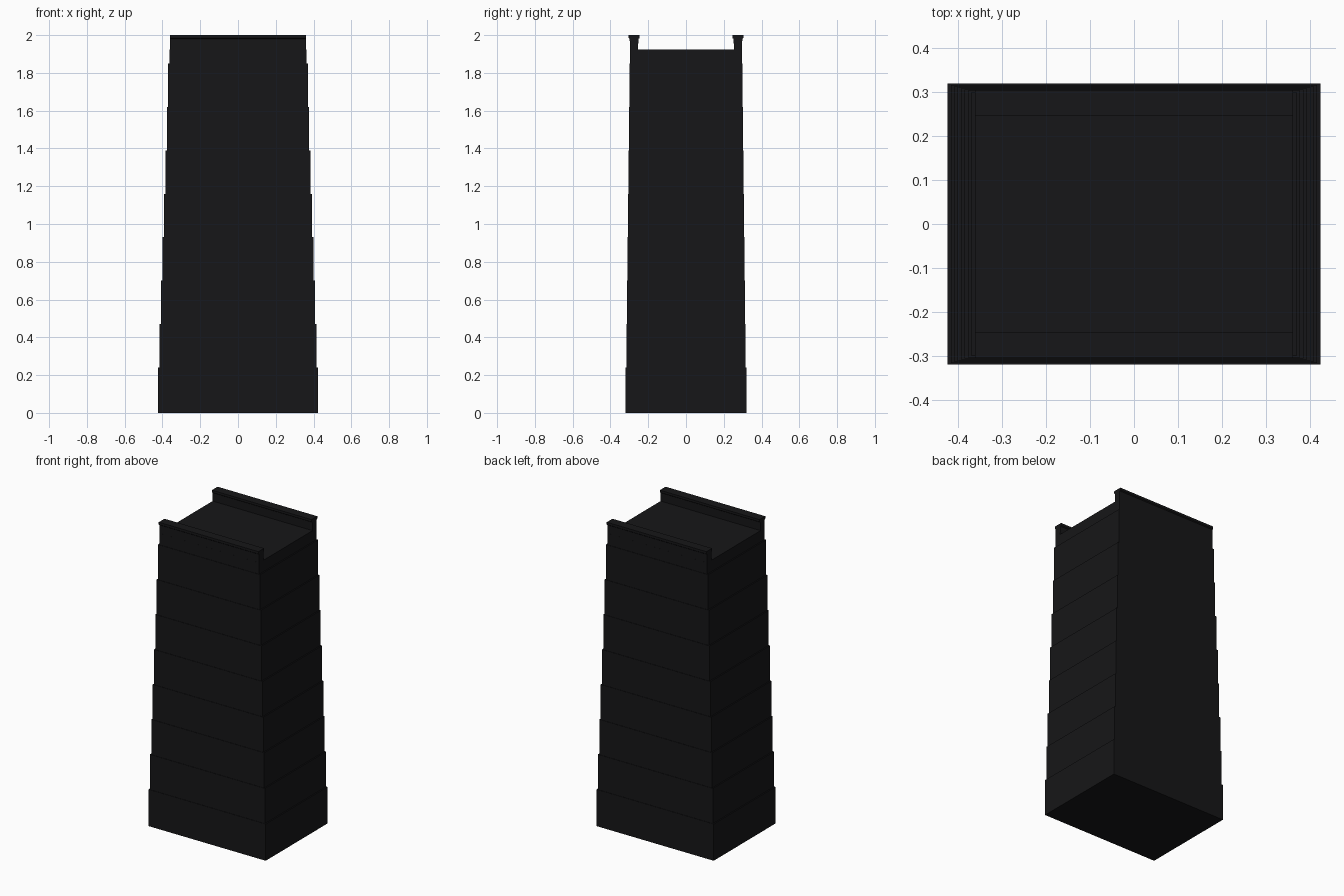
import bpy, bmesh

if "Cube" in bpy.data.objects:
    bpy.data.objects.remove(bpy.data.objects["Cube"])

black = bpy.data.materials.new("black")
black.diffuse_color = (0.008, 0.008, 0.009, 1)
black.use_nodes = True
black.node_tree.nodes["Principled BSDF"].inputs["Base Color"].default_value = black.diffuse_color


def prism(name, profile, half_x):
    """Extrude a y/z outline along x, centred on x = 0."""
    bm = bmesh.new()
    face = bm.faces.new([bm.verts.new((-half_x, y, z)) for y, z in profile])
    new = bmesh.ops.extrude_face_region(bm, geom=[face])["geom"]
    verts = [v for v in new if isinstance(v, bmesh.types.BMVert)]
    bmesh.ops.translate(bm, verts=verts, vec=(2 * half_x, 0, 0))
    bmesh.ops.recalc_face_normals(bm, faces=bm.faces)
    mesh = bpy.data.meshes.new(name)
    bm.to_mesh(mesh)
    bm.free()
    mesh.materials.append(black)
    obj = bpy.data.objects.new(name, mesh)
    bpy.context.collection.objects.link(obj)
    return obj


# Stepped tower body: one continuous outer skin with a ledge at every tier
TIERS = 9
bm = bmesh.new()
rings = []
for i in range(TIERS):
    hx = 0.424 - 0.0078 * i
    hy = 0.319 - 0.0027 * i
    z0 = 0.0 if i == 0 else 0.01 + 0.23 * i
    z1 = 1.925 if i == TIERS - 1 else 0.01 + 0.23 * (i + 1)
    for z in (z0, z1):
        rings.append([bm.verts.new((sx * hx, sy * hy, z))
                      for sx, sy in ((-1, -1), (1, -1), (1, 1), (-1, 1))])
for a, b in zip(rings, rings[1:]):
    for k in range(4):
        n = (k + 1) % 4
        bm.faces.new((a[k], a[n], b[n], b[k]))
bm.faces.new(rings[0][::-1])
bm.faces.new(rings[-1])
bmesh.ops.recalc_face_normals(bm, faces=bm.faces)
mesh = bpy.data.meshes.new("tower_body")
bm.to_mesh(mesh)
bm.free()
mesh.materials.append(black)
bpy.context.collection.objects.link(bpy.data.objects.new("tower_body", mesh))

# Capped parapet rails along the front and back edges of the roof
rail = [(0.254, 1.92), (0.297, 1.92), (0.298, 1.98), (0.304, 1.985),
        (0.304, 2.0), (0.245, 2.0), (0.245, 1.985), (0.252, 1.98)]
for side, name in ((-1, "front_rail"), (1, "back_rail")):
    prism(name, [(side * y, z) for y, z in rail], 0.361)
